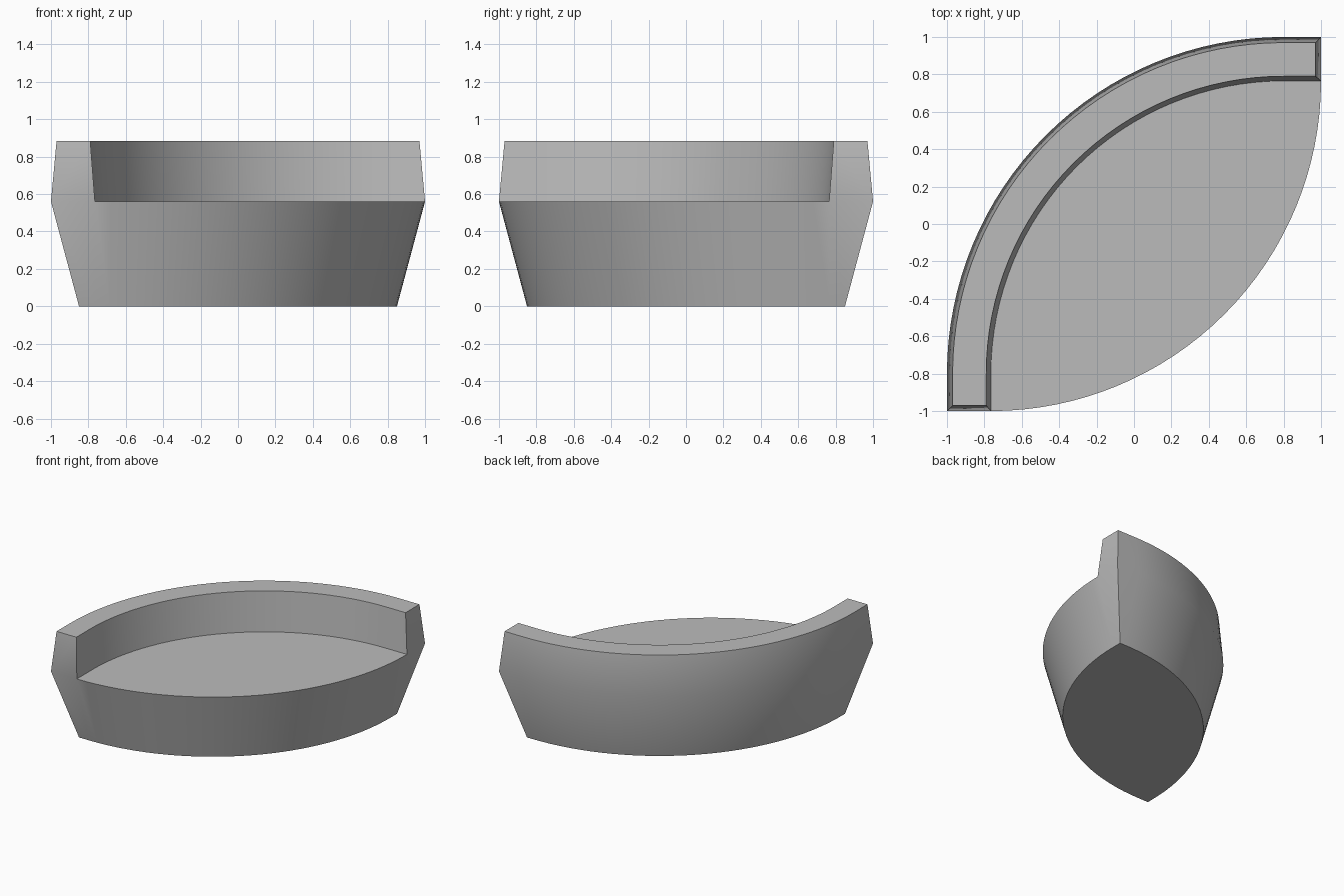
import bpy, bmesh, math

cube = bpy.data.objects.get("Cube")
if cube:
    bpy.data.objects.remove(cube, do_unlink=True)

SEGMENTS = 32
SEAT_Z, TOP_Z = 0.56, 0.885
BACK, FRONT = 0.8, 0.765      # where the arcs meet the straight ends


def arc(edge, start):
    """Quarter arc from (-edge, -start) to (start, edge)."""
    r = edge + start
    angles = [math.pi / 2 * i / SEGMENTS for i in range(SEGMENTS + 1)]
    return [(start - r * math.cos(t), r * math.sin(t) - start) for t in angles]


def back_path(edge, end):
    """Back arc with short straight runs out to both ends."""
    return [(-edge, -end)] + arc(edge, BACK) + [(end, edge)]


def front_path(edge):
    """Front arc, bowed the other way across the diagonal."""
    return [(y, x) for x, y in arc(edge, FRONT)][::-1]


bm = bmesh.new()


def ring(points, z):
    return [bm.verts.new((x, y, z)) for x, y in points]


def strip(a, b, closed=False):
    for i in range(len(a) if closed else len(a) - 1):
        j = (i + 1) % len(a)
        bm.faces.new((a[i], a[j], b[j], b[i]))


# Flared base: back arc, then front arc back round
base = ring(back_path(0.85, 0.85) + front_path(0.85), 0)
rim = ring(back_path(1, 1) + front_path(1), SEAT_Z)
bm.faces.new(base)
strip(base, rim, closed=True)

# Backrest: outer side, top, inner side and two ends
count = SEGMENTS + 3
outer_low = rim[:count]
outer_top = ring(back_path(0.97, 0.97), TOP_Z)
inner_top = ring(back_path(0.79, 0.97), TOP_Z)
inner_low = ring(back_path(FRONT, 1), SEAT_Z)
strip(outer_low, outer_top)
strip(outer_top, inner_top)
strip(inner_top, inner_low)
for i in (0, -1):
    bm.faces.new((outer_low[i], outer_top[i], inner_top[i], inner_low[i]))

# Flat seat between the backrest and the front edge
bm.faces.new(inner_low + rim[count + 1:-1])

bmesh.ops.remove_doubles(bm, verts=bm.verts[:], dist=0.0005)
bmesh.ops.recalc_face_normals(bm, faces=bm.faces[:])
mesh = bpy.data.meshes.new("curved_sofa")
bm.to_mesh(mesh)
bm.free()

sofa = bpy.data.objects.new("curved_sofa", mesh)
bpy.context.collection.objects.link(sofa)

# Plain grey upholstery
grey = bpy.data.materials.new("grey_upholstery")
grey.use_nodes = True
colour = (0.5, 0.5, 0.5, 1)
grey.diffuse_color = colour
grey.node_tree.nodes["Principled BSDF"].inputs["Base Color"].default_value = colour
mesh.materials.append(grey)

bpy.ops.object.select_all(action="DESELECT")
sofa.select_set(True)
bpy.context.view_layer.objects.active = sofa
bpy.ops.object.shade_smooth_by_angle(angle=math.radians(30))
